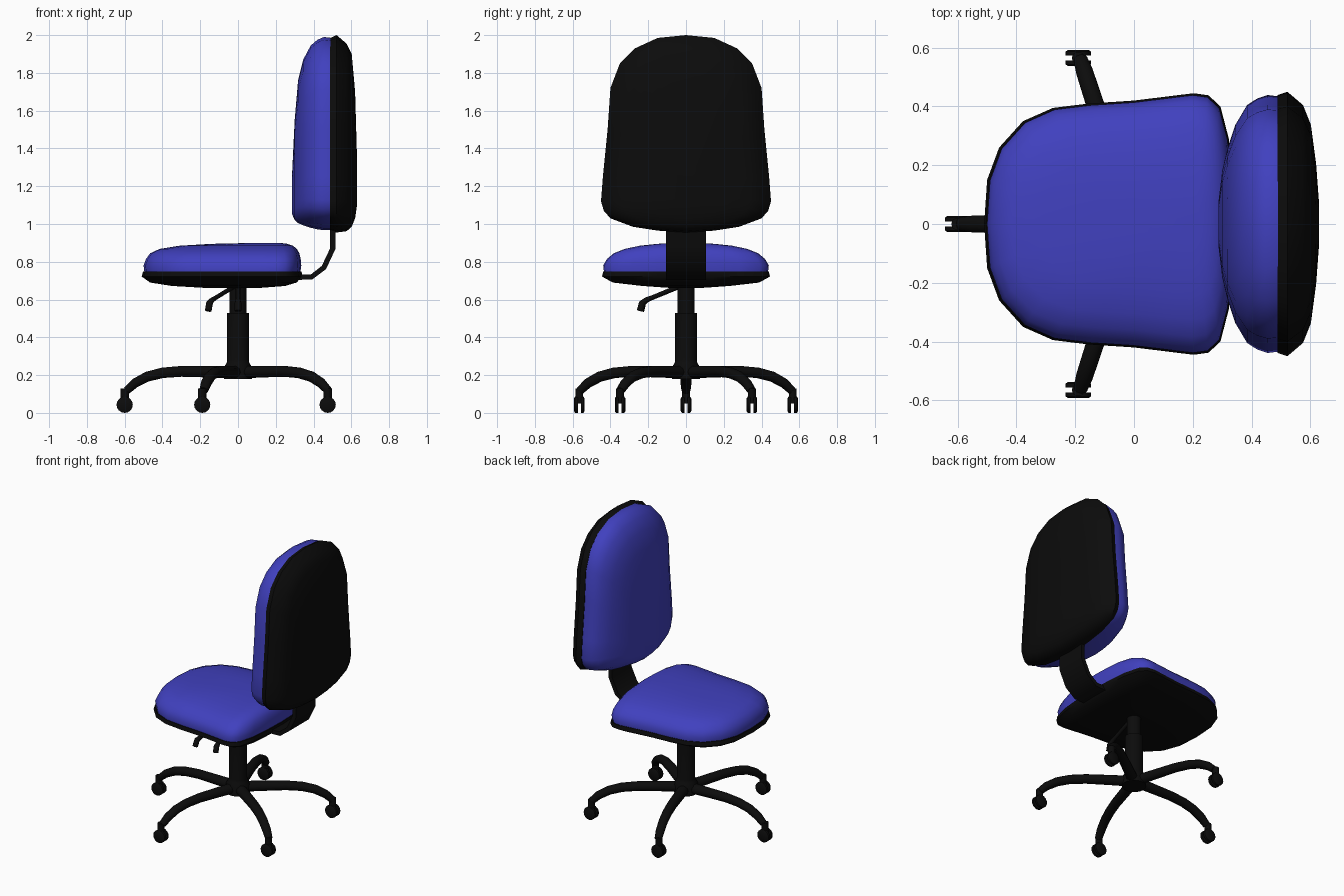
import bpy, bmesh, math
from mathutils import Vector

if "Cube" in bpy.data.objects:
    bpy.data.objects.remove(bpy.data.objects["Cube"])


def material(name, rgb):
    m = bpy.data.materials.new(name)
    m.diffuse_color = (*rgb, 1)
    m.use_nodes = True
    m.node_tree.nodes["Principled BSDF"].inputs["Base Color"].default_value = m.diffuse_color
    return m


BLACK = material("black plastic", (0.0035, 0.0035, 0.0035))
BLUE = material("blue fabric", (0.052, 0.052, 0.52))


def loft(name, rings, mat, angle=50):
    """Skin a list of closed rings and cap both ends."""
    bm = bmesh.new()
    rows = [[bm.verts.new(p) for p in ring] for ring in rings]
    n = len(rows[0])
    for a, b in zip(rows, rows[1:]):
        for i in range(n):
            j = (i + 1) % n
            bm.faces.new((a[i], a[j], b[j], b[i]))
    bm.faces.new(rows[0])
    bm.faces.new(rows[-1])
    bmesh.ops.recalc_face_normals(bm, faces=bm.faces)
    me = bpy.data.meshes.new(name)
    bm.to_mesh(me)
    bm.free()
    me.materials.append(mat)
    ob = bpy.data.objects.new(name, me)
    bpy.context.collection.objects.link(ob)
    bpy.ops.object.select_all(action='DESELECT')
    ob.select_set(True)
    bpy.context.view_layer.objects.active = ob
    bpy.ops.object.shade_smooth_by_angle(angle=math.radians(angle))
    return ob


def pad(name, half, levels, place, mat):
    """Stack scaled copies of a mirrored outline; level = (height, u min, u max, width scale)."""
    outline = half + [(u, -v) for u, v in half[-2:0:-1]]
    lo, hi = half[0][0], half[-1][0]
    rings = [[place(u0 + (u - lo) / (hi - lo) * (u1 - u0), v * s, h) for u, v in outline]
             for h, u0, u1, s in levels]
    return loft(name, rings, mat)


def sweep(name, path, angle=0, sides=10, mat=BLACK):
    """Sweep a section along (radius, z, half width, half height) in a vertical plane."""
    out = Vector((math.cos(angle), math.sin(angle), 0))
    side = Vector((-out.y, out.x, 0))
    k, turn = (math.sqrt(2), math.pi / 4) if sides == 4 else (1, 0)
    rings = []
    for i, (r, z, w, h) in enumerate(path):
        a, b = path[max(i - 1, 0)], path[min(i + 1, len(path) - 1)]
        t = (out * (b[0] - a[0]) + Vector((0, 0, b[1] - a[1]))).normalized()
        up = t.cross(side)
        c = out * r + Vector((0, 0, z))
        rings.append([c + side * (w * k * math.cos(q)) + up * (h * k * math.sin(q))
                      for q in (turn + 2 * math.pi * j / sides for j in range(sides))])
    return loft(name, rings, mat)


def lathe(name, profile, origin=(0, 0, 0), axis='Z', sides=20):
    """Turn (radius, height) points round an axis."""
    o = Vector(origin)
    rings = []
    for r, h in profile:
        ring = []
        for j in range(sides):
            q = 2 * math.pi * j / sides
            x, y = r * math.cos(q), r * math.sin(q)
            ring.append(o + Vector((x, y, h) if axis == 'Z' else (x, h, y)))
        rings.append(ring)
    return loft(name, rings, BLACK, 40)


# Seat: outline in x / half y, stacked along z
seat = [(-.50, 0), (-.49, .15), (-.45, .26), (-.37, .35), (-.27, .395), (-.15, .41), (0, .42),
        (.12, .435), (.20, .445), (.25, .438), (.29, .40), (.318, .29), (.33, .15), (.335, 0)]
flat = lambda u, v, h: (u, v, h)
pad("seat_cushion", seat, [(.742, -.495, .33, .975), (.78, -.50, .335, .985), (.815, -.487, .332, .94),
    (.845, -.465, .325, .86), (.868, -.415, .312, .73), (.885, -.31, .29, .55),
    (.895, -.14, .262, .34), (.899, .04, .23, .15)], flat, BLUE)
pad("seat_shell", seat, [(.748, -.503, .337, .985), (.722, -.51, .34, 1.0), (.69, -.465, .31, .87),
    (.672, -.35, .25, .52), (.662, -.18, .12, .2)], flat, BLACK)

# Backrest: outline in z / half y, stacked along x
back = [(.955, 0), (.965, .15), (.985, .28), (1.03, .40), (1.07, .435), (1.12, .45), (1.25, .44),
        (1.5, .415), (1.72, .40), (1.85, .35), (1.93, .27), (1.985, .15), (2.0, 0)]
upright = lambda u, v, h: (h, v, u)
pad("backrest_cushion", back, [(.495, .967, 1.985, .965), (.455, .967, 1.99, .975), (.42, .972, 1.975, .95),
    (.385, .98, 1.945, .90), (.345, .993, 1.87, .75), (.318, 1.005, 1.76, .57),
    (.30, 1.022, 1.55, .40), (.287, 1.05, 1.28, .16)], upright, BLUE)
pad("backrest_shell", back, [(.488, .962, 1.985, .975), (.522, .955, 2.0, 1.0), (.575, .962, 1.955, .90),
    (.602, .985, 1.90, .75), (.62, 1.03, 1.70, .45), (.63, 1.10, 1.35, .15)], upright, BLACK)

# Bent strap joining seat and backrest
sweep("back_bracket", [(r, z, .105, .014) for r, z in
      [(.20, .715), (.39, .72), (.455, .77), (.502, .87), (.502, 1.05)]], sides=4)

# Gas column and hub
lathe("upper_column", [(.045, .50), (.045, .69)])
lathe("lower_column", [(.075, .18), (.075, .24), (.06, .265), (.057, .28), (.057, .53)])

# Two height levers with drooping grips
for name, ang, r in (("left_lever", math.atan2(-.25, -.165), .295), ("front_lever", -math.pi / 2, .25)):
    sweep(name, [(.03, .672, .012, .012), (r * .72, .61, .012, .012), (r * .85, .597, .014, .014),
                 (r * .93, .58, .018, .018), (r * .97, .54, .018, .018)], ang, 8)

# Five curved legs, each ending in a twin-wheel caster
for k in range(5):
    a = math.pi + k * math.tau / 5
    sweep(f"base_leg_{k + 1}", [(.02, .215, .036, .034), (.15, .218, .034, .032), (.30, .220, .032, .030),
          (.40, .212, .031, .029), (.48, .192, .030, .028), (.545, .158, .029, .026),
          (.59, .118, .024, .022)], a, 10)
    cx, cy = .594 * math.cos(a) - .006, .594 * math.sin(a)
    lathe(f"caster_stem_{k + 1}", [(.022, .05), (.022, .13)], (cx, cy, 0), sides=10)
    for s in (-1, 1):
        lathe(f"caster_wheel_{k + 1}_{'a' if s < 0 else 'b'}",
              [(.043, s * .008), (.043, s * .022), (.034, s * .028)], (cx, cy, .043), 'Y', 16)
